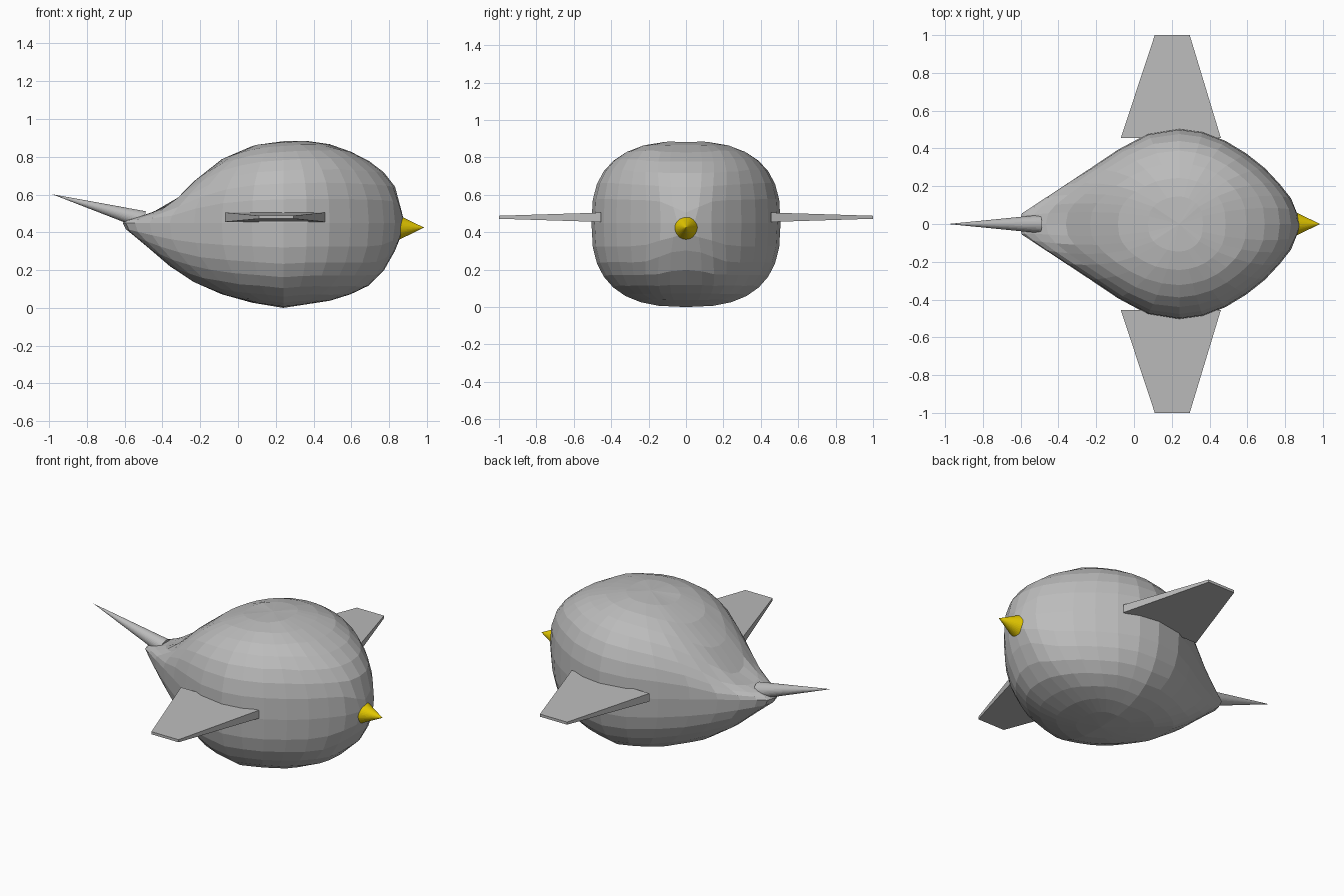
import bpy, bmesh, math
from mathutils import Vector

if "Cube" in bpy.data.objects:
    bpy.data.objects.remove(bpy.data.objects["Cube"])


def material(name, rgb):
    m = bpy.data.materials.new(name)
    m.diffuse_color = (*rgb, 1)
    m.use_nodes = True
    m.node_tree.nodes["Principled BSDF"].inputs["Base Color"].default_value = m.diffuse_color
    return m


GREY = material("feather grey", (0.5, 0.5, 0.5))
YELLOW = material("beak yellow", (0.8, 0.6, 0.0))


def finish(bm, name, mat):
    bmesh.ops.recalc_face_normals(bm, faces=bm.faces)
    me = bpy.data.meshes.new(name)
    bm.to_mesh(me)
    bm.free()
    me.materials.append(mat)
    ob = bpy.data.objects.new(name, me)
    bpy.context.collection.objects.link(ob)
    return ob


def lookup(table, x):
    """Linear interpolation in a list of (x, value) pairs."""
    for (x0, v0), (x1, v1) in zip(table, table[1:]):
        if x <= x1:
            t = max(0, (x - x0) / (x1 - x0))
            return v0 + (v1 - v0) * t
    return table[-1][1]


def power(v, p):
    return math.copysign(abs(v) ** p, v)


# Body outlines along x: back, belly and half width
MID = 0.45
TOP = [(-0.61, 0.46), (-0.5, 0.49), (-0.36, 0.54), (-0.3, 0.61), (-0.2, 0.70), (-0.1, 0.78),
       (0, 0.83), (0.1, 0.865), (0.2, 0.88), (0.34, 0.887), (0.53, 0.86), (0.69, 0.78),
       (0.77, 0.72), (0.84, 0.63), (0.88, 0.45)]
BELLY = [(-0.61, 0.43), (-0.5, 0.34), (-0.36, 0.22), (-0.2, 0.115), (0, 0.04), (0.24, 0.0),
         (0.5, 0.04), (0.65, 0.09), (0.74, 0.15), (0.8, 0.24), (0.86, 0.36), (0.88, 0.45)]
WIDTH = [(-0.61, 0.045), (-0.2, 0.315), (-0.06, 0.41), (0, 0.445), (0.1, 0.49), (0.23, 0.507),
         (0.36, 0.49), (0.46, 0.455), (0.6, 0.37), (0.7, 0.29), (0.8, 0.18), (0.85, 0.11), (0.88, 0)]

# Body: faceted sphere shaped to the outlines with a rounded-square section
bm = bmesh.new()
bmesh.ops.create_uvsphere(bm, u_segments=32, v_segments=16, radius=1)
for v in bm.verts:
    u, s, w = v.co
    x = 0.24 + u * (0.64 if u > 0 else 0.85)
    r = math.hypot(s, w)
    s, w = (s / r, w / r) if r > 1e-4 else (0, 0)
    height = lookup(TOP, x) - MID if w > 0 else MID - lookup(BELLY, x)
    v.co = (x, lookup(WIDTH, x) * power(s, 0.76), MID + height * power(w, 0.76))
finish(bm, "body", GREY)


def cone(name, base, tip, radius, mat):
    base, tip = Vector(base), Vector(tip)
    axis = tip - base
    bm = bmesh.new()
    bmesh.ops.create_cone(bm, cap_ends=True, segments=32, radius1=radius, radius2=0,
                          depth=axis.length)
    rot = axis.to_track_quat('Z', 'Y')
    for v in bm.verts:
        v.co = rot @ v.co + (base + tip) / 2
    finish(bm, name, mat)


# Beak and tail
cone("beak", (0.855, 0, 0.425), (0.985, 0, 0.425), 0.063, YELLOW)
cone("tail", (-0.5, 0, 0.465), (-0.985, 0, 0.602), 0.048, GREY)

# Wings: tapered slabs, mirrored
for side, name in ((-1, "right_wing"), (1, "left_wing")):
    bm = bmesh.new()
    rings = []
    for y, x0, x1, half in ((0.455, -0.07, 0.46, 0.025), (1.0, 0.11, 0.295, 0.008)):
        rings.append([bm.verts.new((x, side * y, 0.48 + z)) for x, z in
                      ((x0, -half), (x1, -half), (x1, half), (x0, half))])
    a, b = rings
    bm.faces.new(a)
    bm.faces.new(b[::-1])
    for i in range(4):
        j = (i + 1) % 4
        bm.faces.new((a[i], a[j], b[j], b[i]))
    finish(bm, name, GREY)
